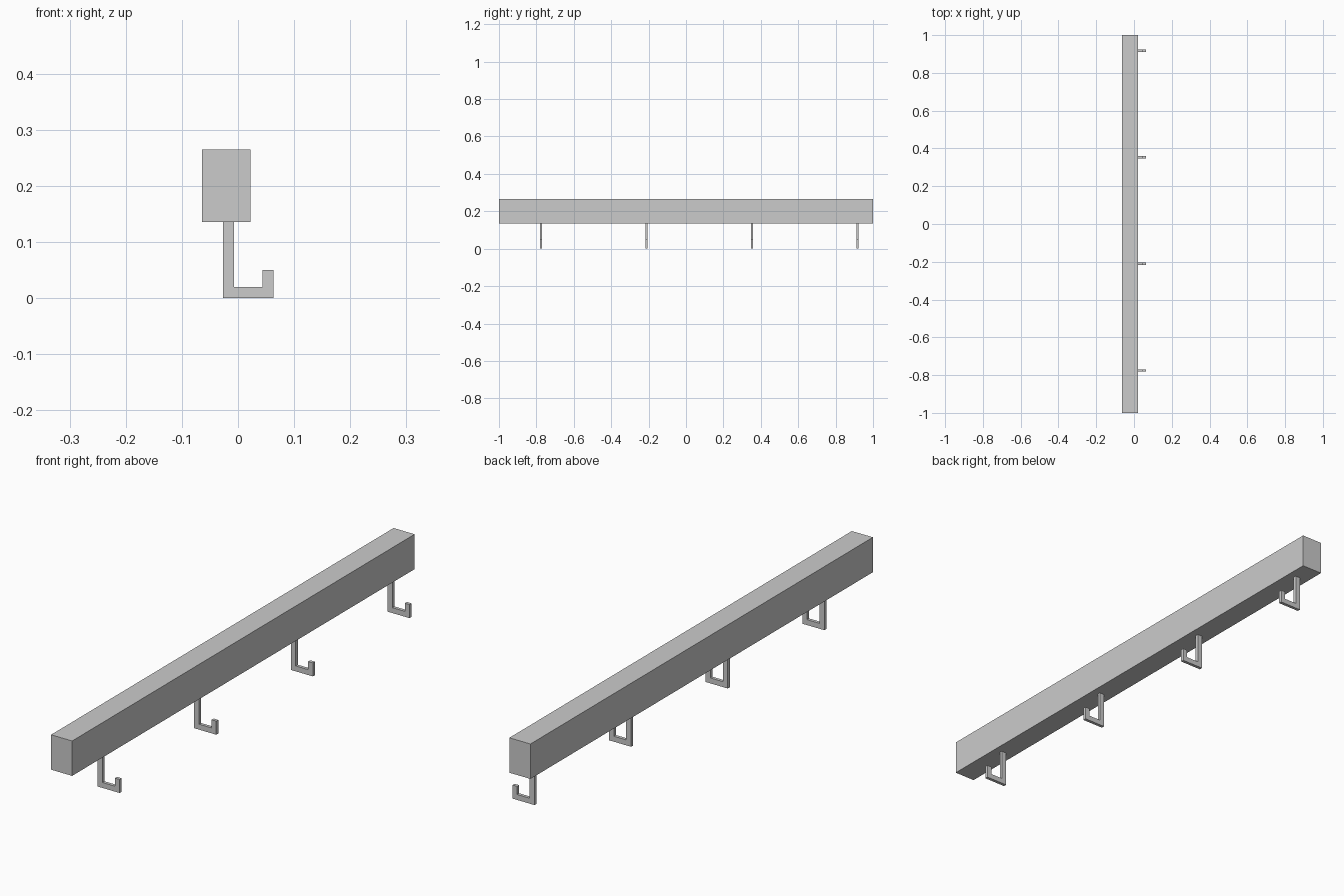
import bpy, bmesh

if "Cube" in bpy.data.objects:
    bpy.data.objects.remove(bpy.data.objects["Cube"])

def extrude_profile(name, profile, y0, y1):
    """Extrude a closed x-z profile along y into a solid object."""
    bm = bmesh.new()
    face = bm.faces.new([bm.verts.new((x, y0, z)) for x, z in profile])
    ext = bmesh.ops.extrude_face_region(bm, geom=[face])
    verts = [g for g in ext["geom"] if isinstance(g, bmesh.types.BMVert)]
    bmesh.ops.translate(bm, verts=verts, vec=(0, y1 - y0, 0))
    bmesh.ops.recalc_face_normals(bm, faces=bm.faces)
    mesh = bpy.data.meshes.new(name)
    bm.to_mesh(mesh)
    bm.free()
    obj = bpy.data.objects.new(name, mesh)
    bpy.context.collection.objects.link(obj)
    return obj

BEAM_BOTTOM, BEAM_TOP = 0.136, 0.265

# Long rectangular rail
extrude_profile("rail", [(-0.064, BEAM_BOTTOM), (0.022, BEAM_BOTTOM),
                         (0.022, BEAM_TOP), (-0.064, BEAM_TOP)], -1.0, 1.0)

# J-shaped hooks hanging from the underside, evenly spaced
hook_profile = [(-0.027, 0.0), (0.063, 0.0), (0.063, 0.05), (0.044, 0.05),
                (0.044, 0.02), (-0.007, 0.02), (-0.007, BEAM_BOTTOM),
                (-0.027, BEAM_BOTTOM)]
HOOK_WIDTH = 0.012
for i in range(4):
    y = -0.775 + i * 0.564
    extrude_profile(f"hook_{i + 1}", hook_profile, y - HOOK_WIDTH / 2, y + HOOK_WIDTH / 2)
